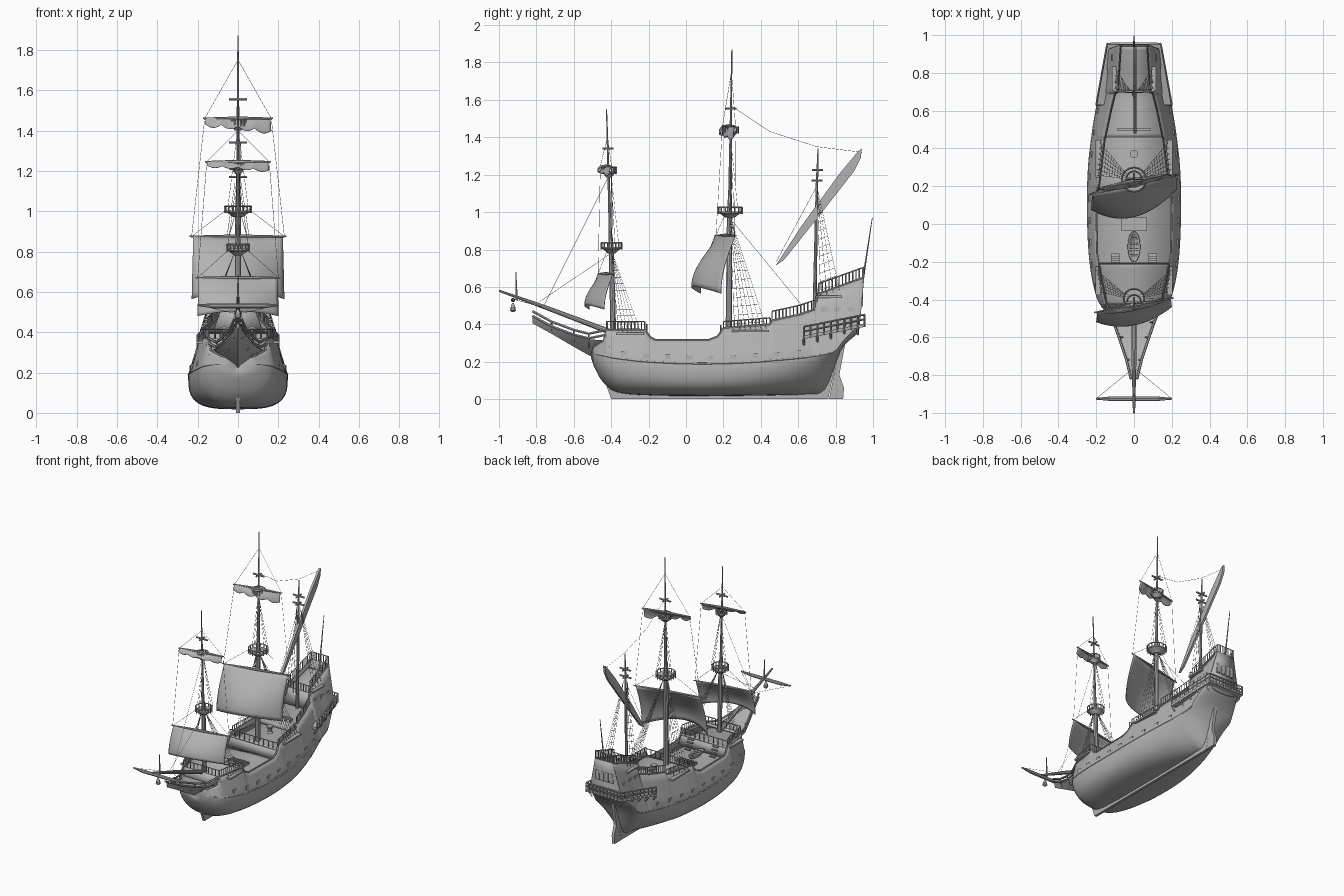
import bpy, bmesh
from math import sin, cos, pi, sqrt
from mathutils import Matrix

cube = bpy.data.objects.get("Cube")
if cube:
    bpy.data.objects.remove(cube, do_unlink=True)

GREY = (0.45, 0.45, 0.45, 1)
material = bpy.data.materials.new("plain grey")
material.use_nodes = True
material.diffuse_color = GREY
material.node_tree.nodes["Principled BSDF"].inputs["Base Color"].default_value = GREY
made = []


def register(name, data):
    obj = bpy.data.objects.new(name, data)
    bpy.context.scene.collection.objects.link(obj)
    data.materials.append(material)
    made.append(obj)
    return obj


def grid(name, rows, closed=False, caps=False, thickness=0):
    """Skin a list of equal-length point rows with quads."""
    count = len(rows[0])
    faces = []
    for r in range(len(rows) - 1):
        for c in range(count if closed else count - 1):
            d = (c + 1) % count
            faces.append((r * count + c, r * count + d, (r + 1) * count + d, (r + 1) * count + c))
    if caps:
        faces.append(tuple(range(count))[::-1])
        faces.append(tuple(range((len(rows) - 1) * count, len(rows) * count)))
    data = bpy.data.meshes.new(name)
    data.from_pydata([p for row in rows for p in row], [], faces)
    obj = register(name, data)
    if thickness:
        solid = obj.modifiers.new("thickness", 'SOLIDIFY')
        solid.thickness, solid.offset = thickness, 0


def tubes(name, paths, radius=0.004, detail=0):
    """Round bars along paths; a fourth coordinate sets the radius."""
    data = bpy.data.curves.new(name, 'CURVE')
    data.dimensions, data.bevel_depth = '3D', 1
    data.bevel_resolution, data.use_fill_caps = detail, True
    for path in paths:
        spline = data.splines.new('POLY')
        spline.points.add(len(path) - 1)
        for point, p in zip(spline.points, path):
            point.co = (*p[:3], 1)
            point.radius = p[3] if len(p) > 3 else radius
    register(name, data)


def boxes(name, specs):
    bm = bmesh.new()
    for centre, size in specs:
        bmesh.ops.create_cube(bm, size=1, matrix=Matrix.Translation(centre) @ Matrix.Diagonal((*size, 1)))
    data = bpy.data.meshes.new(name)
    bm.to_mesh(data)
    bm.free()
    register(name, data)


def plate(name, outline, half, x=0):
    grid(name, [[(x + side, y, z) for y, z in outline] for side in (-half, half)], True, True)


def lathe(name, profile, y, z, sides=16):
    angles = [2 * pi * k / sides for k in range(sides)]
    grid(name, [[(r * cos(a), y + r * sin(a), z + h) for a in angles] for r, h in profile], True, True)


def sample(table, y, smooth):
    """Interpolate the columns of a table keyed by y."""
    last = len(table) - 1
    i = max(0, min(last - 1, sum(row[0] <= y for row in table) - 1))
    a, b = table[i], table[i + 1]
    span = b[0] - a[0]
    t = (y - a[0]) / span

    def slope(k, c):
        lo, hi = table[max(0, k - 1)], table[min(last, k + 1)]
        return (hi[c] - lo[c]) / (hi[0] - lo[0]) * span

    if not smooth:
        return [p + (q - p) * t for p, q in zip(a[1:], b[1:])]
    return [(1 + 2 * t) * (1 - t) ** 2 * a[c] + t * (1 - t) ** 2 * slope(i, c)
            + t * t * (3 - 2 * t) * b[c] + t * t * (t - 1) * slope(i + 1, c) for c in range(1, len(a))]


# Hull stations: y, half beam, bottom, wale height, fullness
SHAPE = [(-.505, .01, .225, .245, 2), (-.49, .09, .18, .24, 2), (-.45, .155, .105, .235, 2.2),
         (-.38, .195, .045, .22, 2.5), (-.2, .23, .025, .2, 3), (.05, .243, .022, .19, 3.4),
         (.3, .238, .022, .195, 3), (.5, .215, .025, .21, 2.2), (.65, .19, .03, .225, 1.5),
         (.74, .175, .05, .24, 1.1), (.8, .165, .2, .26, 1.2), (.83, .16, .27, .3, 1.5), (.95, .13, .36, .4, 2)]
# Top edge of the sides: y, half width, height
SHEER = [(-.505, .01, .27), (-.49, .08, .28), (-.44, .135, .31), (-.425, .145, .37), (-.22, .185, .37),
         (-.19, .19, .33), (-.16, .195, .315), (.12, .2, .315), (.17, .195, .335), (.2, .185, .38),
         (.45, .155, .4), (.46, .152, .42), (.6, .122, .45), (.69, .1, .48), (.7, .085, .56), (.95, .07, .65)]
SIDES = (-1, 1)


def wale(y):
    return sample(SHAPE, y, True)[2]


def top(y):
    return sample(SHEER, y, False)


def width(y, z):
    beam, _, low, _ = sample(SHAPE, y, True)
    upper, high = top(y)
    return beam + (upper - beam) * max(0, min(1, (z - low) / (high - low)))


def span(a, b, count):
    return [a + (b - a) * k / (count - 1) for k in range(count)]


def section(y):
    beam, bottom, low, full = sample(SHAPE, y, True)
    upper, high = top(y)
    half = []
    for a in span(0, pi / 2, 12):
        half.append((beam * max(0, sin(a)) ** (2 / full), low - (low - bottom) * max(0, cos(a)) ** (2 / full)))
    half += [(beam + (upper - beam) * t, low + (high - low) * t) for t in span(0, 1, 5)[1:]]
    rake = max(0, y - .83) * .8
    half = [(x, y + rake * (z - .65), z) for x, z in half]
    return [(-x, v, z) for x, v, z in half[:0:-1]] + half


stations = sorted(set(span(-.505, .95, 70)) | {row[0] for row in SHEER})
rows = [section(y) for y in stations]
grid("hull", rows, thickness=.008)
end = rows[-1]
grid("transom", [end[:len(end) // 2 + 1], end[:len(end) // 2 - 1:-1]], thickness=.006)
for name, lift, r in (("lower_wale", 0, .006), ("upper_wale", .055, .004)):
    tubes(name, [[(s * width(y, wale(y) + lift), y, wale(y) + lift) for y in span(-.49, .8, 50)] for s in SIDES], r, 1)
tubes("gunwale", [[(s * top(y)[0], y, top(y)[1]) for y in stations] for s in SIDES], .006, 1)

# Keel, stem and rudder
plate("keel_and_stem", [(-.4, 0), (.76, 0), (.82, .28), (.74, .28), (.7, .04), (-.3, .04),
                        (-.42, .15), (-.46, .26), (-.515, .26), (-.48, .165), (-.425, .07)], .009)
plate("rudder", [(.765, 0), (.84, 0), (.845, .06), (.82, .13), (.85, .29), (.825, .31)], .011)

# Decks and bulkheads
for name, a, b, za, zb in (("forecastle_deck", -.425, -.205, .35, .35), ("main_deck", -.42, .2, .265, .265),
                           ("quarter_deck", .18, .47, .345, .35), ("half_deck", .46, .71, .39, .41),
                           ("poop_deck", .7, .94, .51, .59), ("beak_floor", -.49, -.42, .275, .29)):
    strip = list(zip(span(a, b, 14), span(za, zb, 14)))
    grid(name, [[(s * width(y, z), y, z) for s in SIDES] for y, z in strip], thickness=.006)
for name, y, low, high in (("bow_bulkhead", -.425, .27, .37), ("forecastle_bulkhead", -.21, .265, .35),
                           ("waist_bulkhead", .185, .265, .345), ("quarter_bulkhead", .46, .34, .39),
                           ("poop_bulkhead", .7, .4, .54)):
    grid(name, [[(s * width(y, z), y, z) for s in SIDES] for z in (low, high)], thickness=.006)


# Balustrades along the sides and across the deck ends
def balustrade(name, feet, height, r=.0035):
    heads = [(x, y, z + height) for x, y, z in feet]
    tubes(name, [heads] + [[f, h] for f, h in zip(feet, heads)], r)


for name, a, b, height, n in (("forecastle_rail", -.42, -.22, .045, 12), ("quarter_rail", .2, .45, .035, 14),
                              ("half_deck_rail", .46, .69, .05, 13), ("poop_rail", .71, .945, .055, 14)):
    for s, side in zip(SIDES, ("right", "left")):
        balustrade(side + "_" + name, [(s * top(y)[0], y, top(y)[1]) for y in span(a, b, n)], height)
for name, y, z, height in (("forecastle_front_rail", -.425, .37, .045), ("forecastle_aft_rail", -.21, .35, .05),
                           ("quarter_front_rail", .185, .345, .05), ("poop_front_rail", .7, .51, .08),
                           ("taffrail", .95, .65, .055)):
    w = width(y, z)
    balustrade(name, [(x, y, z) for x in span(-w, w, 11)], height)

# Stern gallery wrapping round the quarters
gallery = [(y, .2 - (y - .63) * .18, .322 + (y - .63) * .2) for y in span(.63, .955, 10)]
grid("gallery_floor", [[(-w, y, z), (w, y, z), (w, y, z + .018), (-w, y, z + .018)] for y, w, z in gallery], True, True)
y, w, z = gallery[-1]
walk = [(-w, y, z) for y, w, z in gallery] + [(x, y, z) for x in span(-w, w, 11)[1:-1]]
walk += [(w, y, z) for y, w, z in gallery[::-1]]
balustrade("gallery_rail", walk, .065, .005)
tubes("gallery_middle_rail", [[(x, y, z + .04) for x, y, z in walk]], .005)
tubes("gallery_brackets", [[(s * w, y, z), (s * (w - .03), y, z - .035)] for y, w, z in gallery[:-1:2] for s in SIDES], .006)
boxes("stern_windows", [((x, .942, .53), (.026, .009, .07)) for x in span(-.056, .056, 4)])
boxes("quarter_windows", [((s * width(y, .47), y, .47), (.009, .035, .045)) for s in SIDES for y in (.74, .81, .88)])
boxes("gun_ports", [((s * width(y, wale(y) + .03), y, wale(y) + .03), (.014, .03, .028))
                    for s in SIDES for y in span(-.33, .6, 9)])

# Beakhead with its head rails
beak = [(-.45, .12, .315, .2), (-.52, .1, .32, .235), (-.6, .072, .34, .28), (-.72, .032, .385, .35), (-.82, .008, .44, .405)]
grid("beakhead", [[(-w, y, h), (-w * .55, y, (h + l) / 2), (0, y, l), (w * .55, y, (h + l) / 2), (w, y, h)]
                  for y, w, h, l in beak], True, True)
tubes("head_rails", [[(s * .145, -.425, .34 + lift)] + [(s * (w + .008), y, h + lift) for y, w, h, l in beak[1:]]
                     for s in SIDES for lift in (.005, .03)], .007, 1)
tubes("head_timbers", [[(s * w * .6, y, (h + l) / 2), (s * (w + .008), y, h + .03)] for s in SIDES for y, w, h, l in beak[1:4]], .005)

# Masts, bowsprit and staff
for name, path in (("fore_mast", [(0, -.385, .2, .017), (0, -.4, .82, .014), (0, -.405, .9, .009), (0, -.425, 1.55, .003)]),
                   ("main_mast", [(0, .228, .2, .019), (0, .233, 1, .015), (0, .235, 1.1, .01), (0, .245, 1.87, .003)]),
                   ("mizzen_mast", [(0, .685, .35, .012), (0, .7, 1.15, .007), (0, .706, 1.34, .003)]),
                   ("bowsprit", [(0, -.38, .35, .016), (0, -.75, .49, .012), (0, -1, .58, .006)]),
                   ("sprit_topmast", [(0, -.905, .53, .006), (0, -.91, .68, .003)]),
                   ("ensign_staff", [(0, .94, .6, .006), (0, .996, .97, .002)])):
    tubes(name, [path], detail=3)
lathe("bow_block", [(.006, -.02), (.016, -.012), (.014, .005), (.004, .03)], -.925, .485, 10)


# Fighting tops and crosstrees
def fighting_top(name, y, z, r):
    lathe(name + "_floor", [(r * .4, -.02), (r * .8, 0), (r, .006), (r, .014), (r * .2, .014)], y, z)
    ring = [(cos(2 * pi * k / 16), sin(2 * pi * k / 16)) for k in range(17)]
    balustrade(name + "_rail", [(r * 1.05 * c, y + r * 1.05 * s, z) for c, s in ring], .035, .004)


for name, y, z, r in (("fore_top", -.398, .8, .053), ("main_top", .235, .99, .062), ("fore_upper_top", -.412, 1.205, .036),
                      ("main_upper_top", .238, 1.42, .04)):
    fighting_top(name, y, z, r)
trees = [(-.417, 1.34), (.24, 1.555), (.7, 1.17), (.703, 1.225)]
tubes("crosstrees", [[(-.045, y, z), (.045, y, z)] for y, z in trees]
      + [[(0, y - .03, z), (0, y + .03, z)] for y, z in trees], .006, 1)


# Square sails on braced yards
def square_sail(name, y, z, half, brace, drop, belly, scallop):
    tubes(name + "_yard", [[(-half * 1.08, y - brace * half, z, .004), (0, y, z, .01),
                            (half * 1.08, y + brace * half, z, .004)]], detail=2)
    cloth = []
    for v in span(0, 1, 12):
        row = []
        for u in span(-1, 1, 25):
            x = half * u * (1 + .03 * v)
            fall = drop * (.88 + .12 * u * u) + scallop * abs(sin(2 * pi * u)) + scallop * u
            row.append((x, y + brace * x - belly * (1 - .55 * u * u) * sin(v * pi / 2), z - fall * v))
        cloth.append(row)
    grid(name, cloth, thickness=.004)


for args in (("main_course", .21, .875, .222, .24, .31, .172, 0), ("fore_course", -.43, .67, .195, .2, .19, .105, 0),
             ("main_topsail", .228, 1.46, .16, .22, .045, .03, .018), ("fore_topsail", -.428, 1.245, .15, .2, .03, .03, .012)):
    square_sail(*args)

# Furled lateen and spritsail
plate("lateen_sail", [(.48, .715), (.525, .745), (.72, .99), (.9, 1.22), (.935, 1.29), (.94, 1.34), (.92, 1.325), (.82, 1.205), (.62, .93)], .008, .006)
tubes("spritsail", [[(-.2, -.925, .535, .005), (-.12, -.925, .53, .012), (.12, -.925, .53, .012), (.2, -.925, .535, .005)]], detail=2)


# Shrouds with ratlines and channels
def shrouds(name, y, z, first, last, count):
    lines, planks = [], []
    for s in SIDES:
        feet = [(s * (width(f, top(f)[1] - .02) + .015), f, top(f)[1] - .02) for f in span(first, last, count)]
        head = (s * .015, y, z)

        def along(foot, t):
            return tuple(p + (q - p) * t for p, q in zip(foot, head))
        lines += [[foot, head] for foot in feet]
        lines += [[along(foot, t) for foot in feet] for t in span(.06, .9, 12)]
        planks.append(((feet[0][0] + feet[-1][0]) / 2, (first + last) / 2, feet[0][2]))
    tubes(name + "_shrouds", lines, .001)
    boxes(name + "_channels", [(p, (.03, last - first + .03, .012)) for p in planks])


shrouds("fore", -.4, .8, -.36, -.24, 6)
shrouds("main", .235, .98, .26, .43, 7)
shrouds("mizzen", .7, 1.14, .72, .82, 4)

# Stays, lifts and braces
lines = [[(0, .24, 1.57), (0, .45, 1.43), (0, .7, 1.35), (0, .94, 1.32)], [(0, -.41, 1.2), (0, -.76, .5)],
         [(0, -.4, .78), (0, -.8, .51)], [(0, .7, 1.14), (0, .48, .73)], [(0, .25, .95), (0, .62, .5)]]
for s in SIDES:
    main_tip, main_arm = (s * .165, .23 + s * .035, 1.46), (s * .23, .21 + s * .05, .875)
    fore_tip, fore_arm = (s * .155, -.428 + s * .03, 1.245), (s * .2, -.43 + s * .04, .67)
    lines += [[(0, .243, 1.75), main_tip], [(0, -.42, 1.4), fore_tip], [main_tip, main_arm], [(0, .235, 1.05), main_arm],
              [fore_tip, fore_arm], [(0, -.4, .85), fore_arm], [(0, -.76, .49), (s * .2, -.925, .535)]]
    lines += [[(s * .05, y + dy, low), (0, y, high)] for y, low, high in ((-.4, .83, 1.2), (.236, 1.02, 1.42)) for dy in (0, .02, .04)]
tubes("standing_rigging", lines, .001)

# Deck fittings: hatch, boat, capstan and ladders
boxes("hatch_grating", [((0, 0, .274), (.14, .07, .015))] + [((x, 0, .284), (.006, .065, .008)) for x in span(-.06, .06, 7)])
boat = []
for t in span(-.98, .98, 15):
    w = .032 * sqrt(1 - t * t)
    boat.append([(w * u, -.12 + .08 * t, .3 - w * (1 - u * u)) for u in span(-1, 1, 7)])
grid("ship_boat", boat, thickness=.004)
boxes("boat_thwarts", [((0, y, .297), (.05, .008, .004)) for y in span(-.165, -.075, 4)])
lathe("capstan", [(.022, 0), (.012, .02), (.016, .04), (.022, .045), (.022, .055)], .37, .345, 12)
boxes("ladders", [((s * .1, -.2 + .012 * k, .34 - .02 * k), (.045, .014, .006)) for s in SIDES for k in range(4)])
boxes("bitts", [((x, .5, .41), (.01, .01, .04)) for x in (-.07, -.035, .035, .07)] + [((0, .5, .42), (.18, .012, .01))])

# Turn bars into meshes and smooth everything but sharp edges
bpy.ops.object.select_all(action='DESELECT')
for obj in made:
    if obj.type == 'CURVE':
        obj.select_set(True)
        bpy.context.view_layer.objects.active = obj
bpy.ops.object.convert(target='MESH')
for obj in made:
    obj.select_set(True)
bpy.ops.object.shade_smooth_by_angle()
